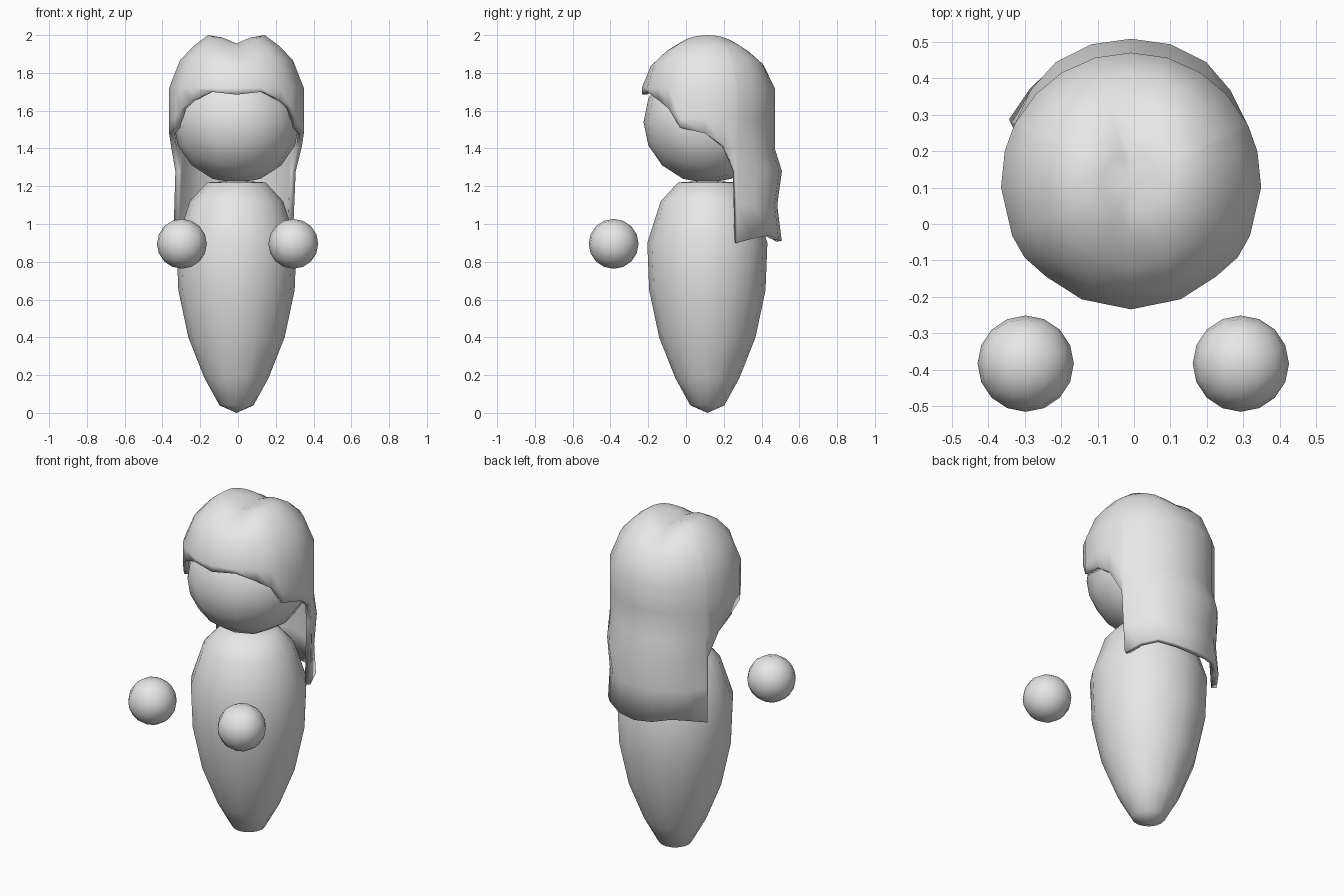
import bpy, bmesh, math
from mathutils import Vector

if "Cube" in bpy.data.objects:
    bpy.data.objects.remove(bpy.data.objects["Cube"])

CX, CY = -0.008, 0.113   # vertical axis of head and body

mat = bpy.data.materials.new("plain grey")
mat.diffuse_color = (0.8, 0.8, 0.8, 1)
mat.use_nodes = True
mat.node_tree.nodes["Principled BSDF"].inputs["Base Color"].default_value = mat.diffuse_color


def finish(name, bm, angle=60):
    bmesh.ops.recalc_face_normals(bm, faces=bm.faces)
    me = bpy.data.meshes.new(name)
    bm.to_mesh(me)
    bm.free()
    me.materials.append(mat)
    ob = bpy.data.objects.new(name, me)
    bpy.context.collection.objects.link(ob)
    bpy.ops.object.select_all(action='DESELECT')
    ob.select_set(True)
    bpy.context.view_layer.objects.active = ob
    bpy.ops.object.shade_smooth_by_angle(angle=math.radians(angle))
    return ob


def lerp(table, t):
    """Piecewise linear lookup in a list of (key, value)."""
    if t <= table[0][0]:
        return table[0][1]
    for (a, va), (b, vb) in zip(table, table[1:]):
        if t <= b:
            return va + (vb - va) * (t - a) / (b - a)
    return table[-1][1]


def round_cube(name, centre, size):
    """Sphere made of six 4x4 quad patches."""
    bm = bmesh.new()
    bmesh.ops.create_cube(bm, size=2)
    bmesh.ops.subdivide_edges(bm, edges=bm.edges[:], cuts=3, use_grid_fill=True)
    for v in bm.verts:
        d = Vector([math.tan(c * math.pi / 4) for c in v.co]).normalized()
        v.co = Vector(centre) + Vector([a * b for a, b in zip(d, size)])
    return finish(name, bm)


# Head and floating hands
round_cube("head", (CX, CY, 1.54), (0.335, 0.338, 0.325))
for name, x in (("left_hand", -0.297), ("right_hand", 0.293)):
    round_cube(name, (x, -0.383, 0.895), (0.132, 0.132, 0.132))

# Body: a tapered lathe shape
body = [(0.09, 0.04), (0.17, 0.185), (0.255, 0.4), (0.308, 0.65),
        (0.318, 0.9), (0.247, 1.12), (0.155, 1.22)]
bm = bmesh.new()
N = 16
rings = [[bm.verts.new((CX + r * math.sin(2 * math.pi * i / N),
                        CY + r * math.cos(2 * math.pi * i / N), z))
          for i in range(N)] for r, z in body]
for lo, hi in zip(rings, rings[1:]):
    for i in range(N):
        j = (i + 1) % N
        bm.faces.new((lo[i], lo[j], hi[j], hi[i]))
for ring, z in ((rings[0], 0.0), (rings[-1], 1.23)):
    tip = bm.verts.new((CX, CY, z))
    for i in range(N):
        bm.faces.new((ring[i], ring[(i + 1) % N], tip))
finish("body", bm)

# Hair: crown, parting and a long curtain behind, by angle from the front
edge_z = [(0, 1.685), (23, 1.70), (42, 1.655), (55, 1.61), (66, 1.51), (88, 1.48),
          (104, 1.41), (115, 1.28), (117.5, 0.90), (133, 0.925), (148, 0.94),
          (164, 0.92), (180, 0.91)]
crown = [(0.0, 2.035), (0.08, 2.025), (0.15, 2.0), (0.23, 1.94), (0.30, 1.865)]
fall = [(0.90, 0.395), (1.1, 0.37), (1.28, 0.395), (1.4, 0.357), (1.72, 0.357),
        (1.8, 0.338), (1.865, 0.30)]
levels = [1.72, 1.56, 1.4, 1.28, 1.1, 0.90]


def hair_point(angle, r, z):
    a = math.radians(angle)
    x, y = r * math.sin(a), -r * math.cos(a)
    part = max(0, 1 - abs(x) / 0.15) * min(1, max(0, (z - 1.72) / 0.2))
    return (CX + x, CY + y, z - 0.08 * part * (1 - 0.5 * min(1, abs(y) / 0.3)))


bm = bmesh.new()
cols = []
angles = [(a, z) for a, z in edge_z] + [(360 - a, z) for a, z in edge_z[-2:0:-1]]
for angle, low in angles:
    back = max(0, -math.cos(math.radians(angle)))
    col = [bm.verts.new(hair_point(angle, r, z)) for r, z in crown[1:]]
    for z in levels:
        z = max(z, low)
        r = lerp(fall, z)
        # only the rear of the curtain ripples outwards
        if z < 1.4:
            lean = 0.025 if angle > 180 else -0.015
            side = 0.35 + lean * (1.4 - z) / 0.5 * 2 * (1 - back)
            r = side + (r - side) * min(1, max(0, (back - 0.45) / 0.45))
        if angle < 50 or angle > 310:
            r = min(r, 0.347)
        col.append(bm.verts.new(hair_point(angle, r, z)))
    cols.append(col)
top = bm.verts.new(hair_point(0, 0, crown[0][1]))
for i, a in enumerate(cols):
    b = cols[(i + 1) % len(cols)]
    bm.faces.new((top, a[0], b[0]))
    for k in range(len(a) - 1):
        bm.faces.new((a[k], a[k + 1], b[k + 1], b[k]))
bmesh.ops.remove_doubles(bm, verts=bm.verts, dist=0.002)
hair = finish("hair", bm)
mod = hair.modifiers.new("thickness", 'SOLIDIFY')
mod.thickness = 0.03
mod.offset = -1
